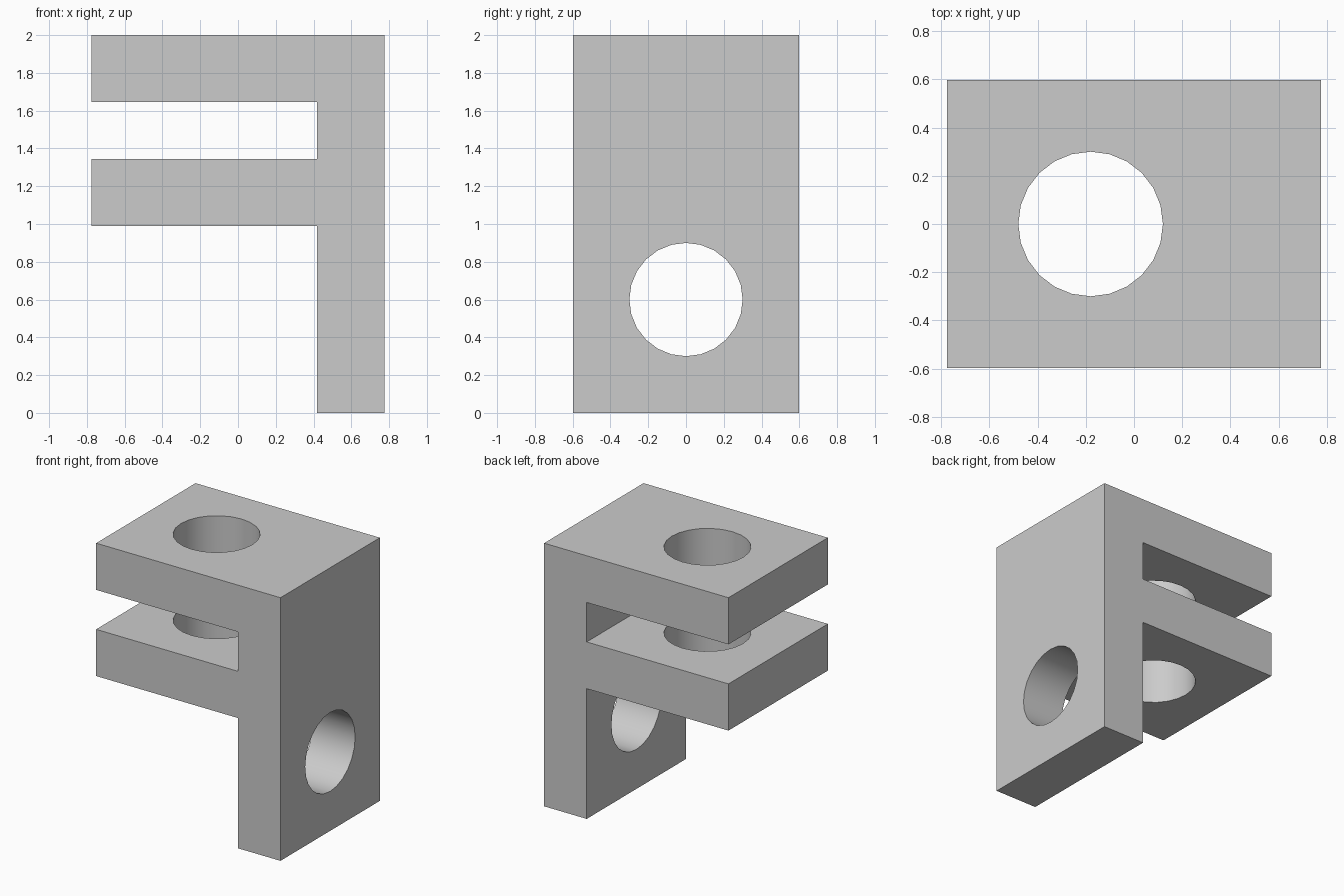
import bpy
import math
from mathutils import Matrix

cube = bpy.data.objects.get("Cube")
if cube:
    bpy.data.objects.remove(cube)

HALF_X, HALF_Y, WALL_X = 0.775, 0.597, 0.417
HOLE_R, SIDES = 0.3, 24

grey = bpy.data.materials.new("light grey")
grey.use_nodes = True
grey.diffuse_color = (0.6, 0.6, 0.6, 1)
grey.node_tree.nodes["Principled BSDF"].inputs["Base Color"].default_value = (0.6, 0.6, 0.6, 1)


def prism(name, outline, depth, matrix):
    """Extrude a flat outline symmetrically along its local z axis."""
    n = len(outline)
    verts = [(x, y, s * depth / 2) for s in (-1, 1) for x, y in outline]
    faces = [tuple(reversed(range(n))), tuple(range(n, 2 * n))]
    faces += [(i, (i + 1) % n, n + (i + 1) % n, n + i) for i in range(n)]
    mesh = bpy.data.meshes.new(name)
    mesh.from_pydata(verts, [], faces)
    mesh.transform(matrix)
    mesh.materials.append(grey)
    obj = bpy.data.objects.new(name, mesh)
    bpy.context.collection.objects.link(obj)
    return obj


# Bracket body: upright wall with two parallel arms
profile = [(WALL_X, 0), (HALF_X, 0), (HALF_X, 2), (-HALF_X, 2),
           (-HALF_X, 1.645), (WALL_X, 1.645), (WALL_X, 1.345),
           (-HALF_X, 1.345), (-HALF_X, 0.99), (WALL_X, 0.99)]
bracket = prism("clevis_bracket", profile, 2 * HALF_Y,
                Matrix.Rotation(math.pi / 2, 4, "X"))

# Round holes: one through both arms, one through the wall
circle = [(HOLE_R * math.cos(math.tau * i / SIDES),
           HOLE_R * math.sin(math.tau * i / SIDES)) for i in range(SIDES)]
cutters = [
    prism("arm_hole_cutter", circle, 1.4, Matrix.Translation((-0.18, 0, 1.65))),
    prism("wall_hole_cutter", circle, 0.6,
          Matrix.Translation((0.6, 0, 0.6)) @ Matrix.Rotation(math.pi / 2, 4, "Y")),
]
bpy.ops.object.select_all(action="DESELECT")
bracket.select_set(True)
bpy.context.view_layer.objects.active = bracket
for cutter in cutters:
    cut = bracket.modifiers.new(cutter.name, "BOOLEAN")
    cut.operation = "DIFFERENCE"
    cut.solver = "EXACT"
    cut.object = cutter
    bpy.ops.object.modifier_apply(modifier=cut.name)
    bpy.data.objects.remove(cutter)

# Smooth hole walls, crisp edges
bpy.ops.object.shade_smooth_by_angle(angle=math.radians(30))
